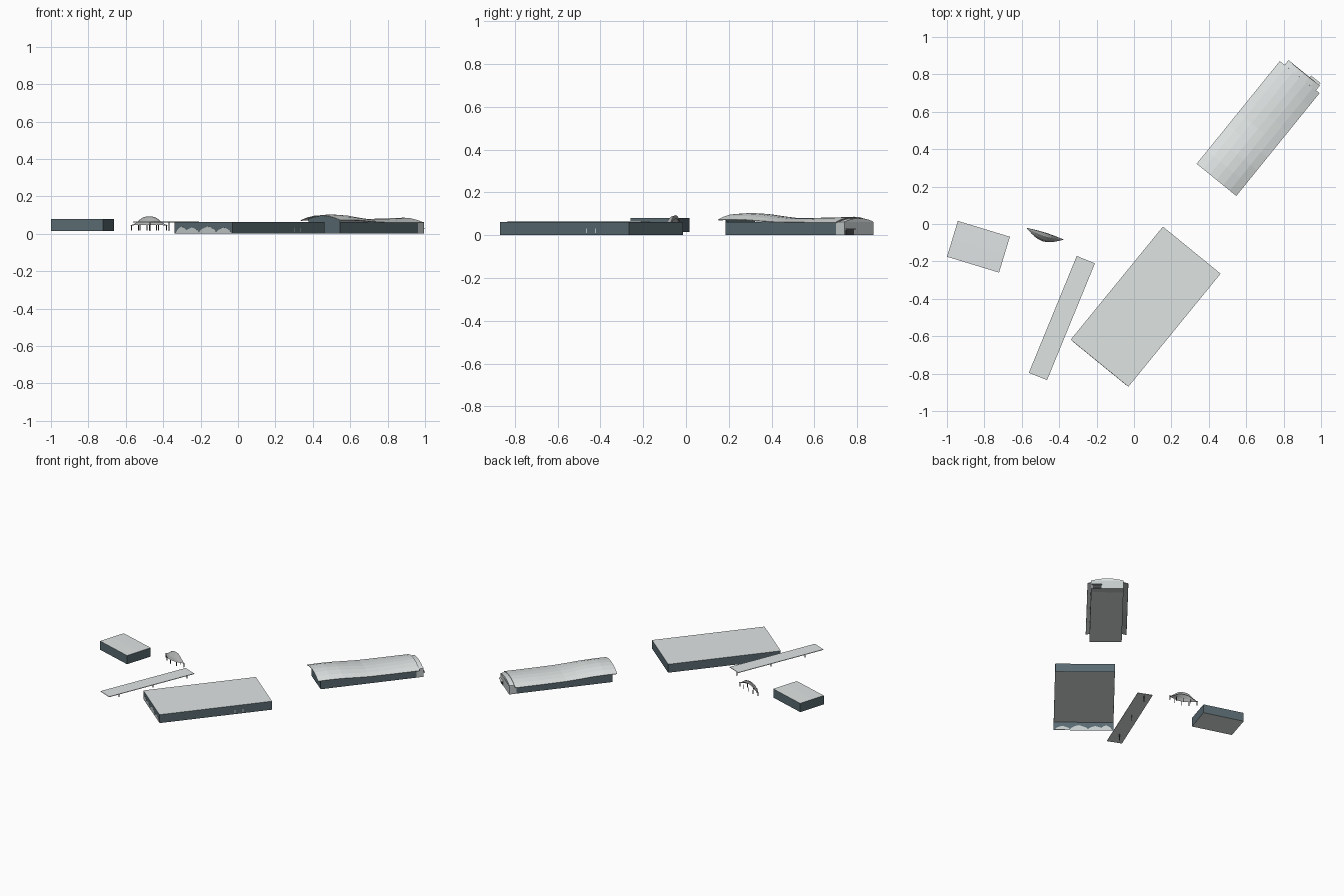
import bpy, math
from mathutils import Vector

if "Cube" in bpy.data.objects:
    bpy.data.objects.remove(bpy.data.objects["Cube"])


def mat(name, c):
    m = bpy.data.materials.new(name)
    m.diffuse_color = (*c, 1)
    m.use_nodes = True
    m.node_tree.nodes["Principled BSDF"].inputs["Base Color"].default_value = m.diffuse_color
    return m


ROOF = mat("pale_grey_roof", (0.74, 0.78, 0.775))
WALL = mat("slate_blue_wall", (0.10, 0.145, 0.165))
PALE = mat("light_panel", (0.56, 0.60, 0.60))
DARK = mat("dark_metal", (0.06, 0.065, 0.07))
SHELL = mat("shell_grey", (0.42, 0.43, 0.43))


def mesh(name, verts, faces, mats, rule=None):
    me = bpy.data.meshes.new(name)
    me.from_pydata([tuple(v) for v in verts], [], faces)
    for m in mats:
        me.materials.append(m)
    me.update()
    if rule:
        for p in me.polygons:
            p.material_index = rule(p)
    ob = bpy.data.objects.new(name, me)
    bpy.context.collection.objects.link(ob)
    return ob


class Frame:
    """Plan frame: origin corner, u along the length, v across (to the left)."""
    def __init__(self, o, angle):
        self.o = Vector((o[0], o[1], 0))
        a = math.radians(angle)
        self.u = Vector((math.cos(a), math.sin(a), 0))
        self.v = Vector((-math.sin(a), math.cos(a), 0))

    def p(self, u, v, z):
        return self.o + self.u * u + self.v * v + Vector((0, 0, z))


def box(name, f, u0, u1, v0, v1, z0, z1, mats, closed=True, rule=None):
    vs = [f.p(u, v, z) for z in (z0, z1) for u, v in ((u0, v0), (u1, v0), (u1, v1), (u0, v1))]
    fs = [(i, (i + 1) % 4, (i + 1) % 4 + 4, i + 4) for i in range(4)] + [(4, 5, 6, 7)]
    if closed:
        fs.append((3, 2, 1, 0))
    return mesh(name, vs, fs, mats, rule)


def flat_is_roof(p):
    return 1 if abs(p.normal.z) > 0.7 else 0


# Large flat-roofed hall, open underneath
hall = Frame((-0.03, -0.87), 50.8)
HL, HW = 0.780, 0.398
box("large_hall", hall, 0, HL, 0, HW, 0, 0.062, [WALL, ROOF], False, flat_is_roof)

# Pale mound-shaped panels along the hall's end wall
for k, (c, w, h) in enumerate(((0.06, 0.055, 0.030), (0.17, 0.065, 0.036),
                               (0.28, 0.055, 0.030), (0.35, 0.04, 0.036))):
    prof = [(-1, 0), (-0.75, 0.5), (-0.35, 0.85), (0, 1), (0.4, 0.75), (0.7, 0.55), (1, 0)]
    vs = [hall.p(u, c + a * w, 0.003 + b * h) for u in (-0.001, 0.001) for a, b in prof]
    n = len(prof)
    fs = [tuple(range(n - 1, -1, -1)), tuple(range(n, 2 * n))]
    fs += [(i, (i + 1) % n, (i + 1) % n + n, i + n) for i in range(n)]
    mesh(f"end_wall_panel_{k}", vs, fs, [PALE])

# Small doors on the long side
for k, u in enumerate((0.52, 0.575)):
    box(f"side_door_{k}", hall, u, u + 0.006, -0.001, 0.001, 0.010, 0.030, [PALE])

# Long thin canopy on a row of posts
can = Frame((-0.465, -0.835), 67.7)
box("walkway_canopy", can, 0, 0.675, 0, 0.105, 0.061, 0.065, [ROOF])
for k, u in enumerate((0.11, 0.38, 0.65)):
    box(f"canopy_post_{k}", can, u, u + 0.004, 0.05, 0.054, 0.015, 0.061, [DARK])

# Small building, its flat roof split along the middle
sm = Frame((-1.0, -0.175), -16.9)
L, W = 0.291, 0.2
vs = [sm.p(u, v, z) for u in (0, L) for v, z in
      ((0, 0.015), (0, 0.079), (W / 2, 0.080), (W, 0.079), (W, 0.015))]
mesh("small_building", vs,
     [(0, 1, 2, 3, 4), (9, 8, 7, 6, 5), (0, 5, 6, 1), (1, 6, 7, 2), (2, 7, 8, 3), (3, 8, 9, 4),
      (0, 4, 9, 5)],
     [WALL, ROOF], flat_is_roof)

# Shell shelter: humped hood sloping forward from a high back edge
sh = Frame((-0.475, -0.052), -17.5)
N = 12
ROWS = ((0.006, 0.0, 0.030), (0.004, 0.008, 0.040), (-0.014, 0.006, 0.036),
        (-0.032, 0.002, 0.020), (-0.042, 0.0, 0.002))
vs = []
for depth, lift, hump in ROWS:
    for i in range(N + 1):
        s = 2 * i / N - 1
        b = math.cos(s * math.pi / 2)
        vs.append(sh.p(0.105 * s, depth * b, 0.045 + (lift + hump * b) * min(1, 1.2 * b)))
fs = [(r * (N + 1) + i, r * (N + 1) + i + 1, (r + 1) * (N + 1) + i + 1, (r + 1) * (N + 1) + i)
      for r in range(len(ROWS) - 1) for i in range(N)]
mesh("shell_shelter", vs, fs, [SHELL])

# Slim legs under the shell's front and back edges
for k, s in enumerate((-0.95, -0.5, 0, 0.5, 0.95)):
    b = math.cos(s * math.pi / 2)
    for side, d in (("front", -0.041), ("back", 0.004)):
        x, y = 0.103 * s, d * b
        box(f"shell_leg_{side}_{k}", sh, x - 0.002, x + 0.002, y - 0.002, y + 0.002,
            0.018, 0.047, [DARK])

# Vaulted hall: walls, wavy arched roof, pale rear block and porch
va = Frame((0.547, 0.15), 51.0)
VL, VW = 0.707, 0.273
NU, NV = 8, 6


def wave(u):
    """Eave height and arch rise along the length."""
    pts = ((0, 0.073, 0.026), (0.14, 0.074, 0.030), (0.55, 0.061, 0.018),
           (0.8, 0.060, 0.022), (1.0, 0.060, 0.026))
    for a, b in zip(pts, pts[1:]):
        if u <= b[0] + 1e-6:
            t = (u - a[0]) / (b[0] - a[0])
            t = t * t * (3 - 2 * t)
            return a[1] + (b[1] - a[1]) * t, a[2] + (b[2] - a[2]) * t


def roof_z(u, v):
    e, r = wave(min(max(u / VL, 0), 1))
    s = 2 * v / VW - 1
    return e + r * (1 - s * s)


vs = [va.p(VL * i / NU, VW * j / NV, roof_z(VL * i / NU, VW * j / NV))
      for i in range(NU + 1) for j in range(NV + 1)]
fs = [(i * (NV + 1) + j, (i + 1) * (NV + 1) + j, (i + 1) * (NV + 1) + j + 1, i * (NV + 1) + j + 1)
      for i in range(NU) for j in range(NV)]
roof = mesh("vaulted_roof", vs, fs, [ROOF])
sol = roof.modifiers.new("thickness", "SOLIDIFY")
sol.thickness = 0.004

box("vaulted_hall_walls", va, 0.025, 0.69, 0.024, 0.24, 0, 0.062, [WALL, ROOF], True, flat_is_roof)
box("rear_block", va, 0.69, 0.74, 0.024, 0.24, 0, 0.062, [PALE])


def gable(name, u0, u1, drop, m):
    """Arched infill between wall top and roof."""
    v = [0.024 + 0.216 * j / NV for j in range(NV + 1)]
    n = 2 * (NV + 1)
    vs = []
    for u in (u0, u1):
        vs += [va.p(u, a, roof_z(u, a) - drop) for a in v]
        vs += [va.p(u, a, 0.058) for a in reversed(v)]
    fs = [tuple(range(n)), tuple(range(2 * n - 1, n - 1, -1))]
    fs += [(i, i + n, (i + 1) % n + n, (i + 1) % n) for i in range(n)]
    mesh(name, vs, fs, [m])


gable("front_gable", 0.025, 0.029, 0.005, WALL)
gable("rear_gable", VL - 0.005, 0.738, 0.007, ROOF)

# Rear porch and dark doorway
box("rear_porch", va, 0.74, 0.752, 0.03, 0.095, 0.026, 0.031, [ROOF])
box("rear_doorway", va, 0.74, 0.743, 0.033, 0.092, 0.001, 0.026, [DARK])
